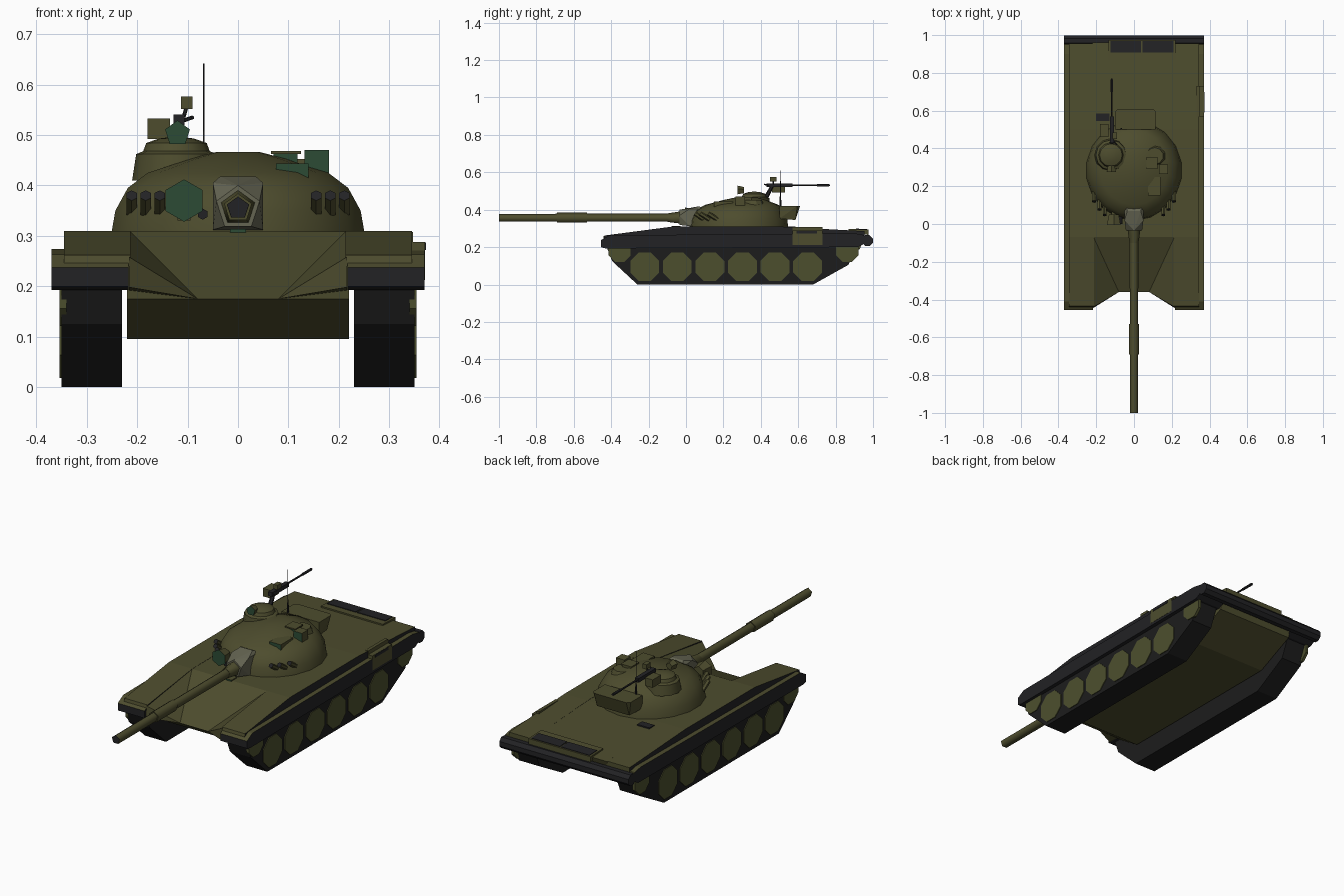
import bpy, bmesh, math
from mathutils import Vector as V

if "Cube" in bpy.data.objects:
    bpy.data.objects.remove(bpy.data.objects["Cube"])


def material(name, col):
    m = bpy.data.materials.new(name)
    m.diffuse_color = (*col, 1)
    m.use_nodes = True
    m.node_tree.nodes["Principled BSDF"].inputs["Base Color"].default_value = m.diffuse_color
    return m


OLIVE = material("olive paint", (0.075, 0.073, 0.027))
WHEEL = material("wheel olive", (0.073, 0.078, 0.027))
DARK = material("dark steel", (0.016, 0.016, 0.018))
TRACK = material("track black", (0.012, 0.012, 0.012))
GREY = material("mantlet grey green", (0.13, 0.13, 0.085))
GLASS = material("glass green", (0.025, 0.07, 0.035))


def finish(name, bm, mat, mat2=None, rule=None, smooth=0):
    """Turn a bmesh into an object; faces whose normal meets the rule get mat2."""
    bmesh.ops.recalc_face_normals(bm, faces=bm.faces)
    bm.normal_update()
    if rule:
        for f in bm.faces:
            f.material_index = int(rule(f.normal))
    me = bpy.data.meshes.new(name)
    bm.to_mesh(me)
    bm.free()
    ob = bpy.data.objects.new(name, me)
    bpy.context.collection.objects.link(ob)
    me.materials.append(mat)
    if mat2:
        me.materials.append(mat2)
    if smooth:
        bpy.ops.object.select_all(action='DESELECT')
        ob.select_set(True)
        bpy.context.view_layer.objects.active = ob
        bpy.ops.object.shade_smooth_by_angle(angle=math.radians(smooth))
    return ob


def loft(name, rings, mat, mat2=None, rule=None, smooth=0):
    """Skin a list of equal-length rings and cap the ends."""
    bm = bmesh.new()
    vs = [[bm.verts.new(p) for p in r] for r in rings]
    n = len(vs[0])
    for a, b in zip(vs, vs[1:]):
        for i in range(n):
            j = (i + 1) % n
            bm.faces.new((a[i], a[j], b[j], b[i]))
    bm.faces.new(vs[0])
    bm.faces.new(vs[-1])
    return finish(name, bm, mat, mat2, rule, smooth)


def prism(name, profile, x0, x1, mat, mat2=None, rule=None):
    """Extrude a (y, z) outline across x."""
    return loft(name, [[(x, y, z) for y, z in profile] for x in (x0, x1)], mat, mat2, rule)


def box(name, x, y, z, mat, mat2=None, rule=None):
    return prism(name, [(y[0], z[0]), (y[1], z[0]), (y[1], z[1]), (y[0], z[1])],
                 x[0], x[1], mat, mat2, rule)


def rod(name, p0, p1, r0, r1, n, mat, mat2=None, rule=None, smooth=0, phase=0.0):
    """Round or many-sided bar between two points, first corner upward."""
    p0, p1 = V(p0), V(p1)
    d = (p1 - p0).normalized()
    u = V((0, 0, 1)) if abs(d.z) < 0.9 else V((0, 1, 0))
    u = (u - d * u.dot(d)).normalized()
    v = d.cross(u)
    ang = [phase + math.tau * i / n for i in range(n)]
    rings = [[p + (u * math.cos(a) + v * math.sin(a)) * r for a in ang]
             for p, r in ((p0, r0), (p1, r1))]
    return loft(name, rings, mat, mat2, rule, smooth)


def hull(name, pts, mat):
    bm = bmesh.new()
    for p in pts:
        bm.verts.new(p)
    bmesh.ops.convex_hull(bm, input=bm.verts)
    return finish(name, bm, mat)


def ellipse(cx, cy, z, rx, ry, n):
    return [(cx + rx * math.sin(math.tau * i / n), cy - ry * math.cos(math.tau * i / n), z)
            for i in range(n)]


def facing_front(n):
    return n.y < -0.7


# Central hull with glacis and sloped lower plates
prism("hull", [(-0.36, 0.175), (-0.24, 0.095), (0.72, 0.095), (0.93, 0.19),
               (0.96, 0.285), (0.5, 0.309), (-0.07, 0.309)], -0.22, 0.22, OLIVE)
box("glacis_periscope", (-0.016, 0.016), (-0.075, -0.03), (0.295, 0.314), OLIVE, GLASS, facing_front)

for s, side in ((1, "right"), (-1, "left")):
    # Sponson above the fender: olive top, dark side
    prism(side + "_sponson", [(-0.44, 0.24), (-0.435, 0.262), (-0.07, 0.31), (0.5, 0.31),
                              (0.955, 0.285), (0.955, 0.24)], s * 0.213, s * 0.345,
          OLIVE, DARK, lambda n: abs(n.x) > 0.7)
    # Fender with dark skirt
    prism(side + "_fender", [(-0.43, 0.193), (-0.455, 0.2), (-0.455, 0.237), (-0.41, 0.263),
                             (0.9, 0.274), (0.95, 0.265), (0.965, 0.225), (0.92, 0.2)],
          s * 0.217, s * 0.37, DARK, OLIVE, lambda n: n.z > 0.3)
    # Nose cheek between the glacis and the fender
    hull(side + "_nose_cheek", [(s * x, y, z) for x, y, z in (
        (0.08, -0.36, 0.175), (0.216, -0.445, 0.198), (0.216, -0.44, 0.258),
        (0.17, -0.355, 0.19), (0.215, -0.07, 0.31), (0.215, -0.07, 0.18),
        (0.08, -0.2, 0.18))], OLIVE)
    # Track
    prism(side + "_track", [(-0.26, 0), (0.68, 0), (0.868, 0.105), (0.915, 0.215),
                            (-0.43, 0.215), (-0.395, 0.125)], s * 0.23, s * 0.35, TRACK)
    # Six road wheels plus idler and sprocket, all octagons
    for i in range(6):
        y = -0.22 + i * 0.174
        rod(f"{side}_road_wheel_{i + 1}", (s * 0.34, y, 0.095), (s * 0.354, y, 0.095),
            0.083, 0.083, 8, WHEEL, phase=math.pi / 8)
    for nm, y in (("idler", -0.355), ("sprocket", 0.862)):
        rod(f"{side}_{nm}_wheel", (s * 0.34, y, 0.18), (s * 0.354, y, 0.18),
            0.064, 0.064, 8, WHEEL, phase=math.pi / 8)

# Rear beam, grille and deck plates
rod("rear_beam", (-0.37, 0.97, 0.235), (0.37, 0.97, 0.235), 0.031, 0.031, 8, DARK, phase=math.pi / 8)
prism("grille_frame", [(0.87, 0.28), (0.975, 0.265), (0.975, 0.293), (0.87, 0.297)], -0.135, 0.22, OLIVE)
for i, x in enumerate((-0.125, 0.045)):
    prism(f"grille_panel_{i + 1}", [(0.908, 0.29), (0.968, 0.288), (0.968, 0.296), (0.908, 0.299)],
          x, x + 0.163, DARK)
box("deck_plate", (-0.2, -0.13), (0.545, 0.585), (0.3, 0.311), DARK)
# Side stowage box
box("side_box", (0.34, 0.371), (0.57, 0.73), (0.212, 0.288), OLIVE)
box("side_box_back", (0.33, 0.347), (0.57, 0.73), (0.28, 0.308), OLIVE)
box("side_box_panel", (0.365, 0.373), (0.59, 0.70), (0.272, 0.287), DARK)

# Turret shell
rings = [(0.305, 0.255, 0.264), (0.35, 0.247, 0.258), (0.395, 0.222, 0.236),
         (0.425, 0.182, 0.198), (0.453, 0.095, 0.11), (0.466, 0.045, 0.055)]
loft("turret", [ellipse(0, 0.283 + max(0, z - 0.4) * 0.6, z, rx, ry, 18) for z, rx, ry in rings],
     OLIVE, smooth=35)
# Commander cupola
cup = [(0.41, 0.088), (0.462, 0.08), (0.468, 0.066), (0.484, 0.06), (0.493, 0.035), (0.496, 0.012)]
loft("cupola", [ellipse(-0.122, 0.365, z, r, r, 12) for z, r in cup], OLIVE, smooth=35)
# Stowage bin behind the turret
hull("turret_bin", [(x, y, z) for x, y, z in (
    (-0.1, 0.5, 0.42), (0.115, 0.5, 0.42), (-0.1, 0.595, 0.42), (0.115, 0.595, 0.42),
    (-0.085, 0.61, 0.42), (0.1, 0.61, 0.42), (-0.1, 0.5, 0.352), (0.115, 0.5, 0.352),
    (-0.085, 0.585, 0.345), (0.1, 0.585, 0.345))], OLIVE)

# Main gun
GZ = 0.355
mantlet = [(x, 0.11, z) for x in (-0.05, 0.05) for z in (0.315, 0.4)]
mantlet += [(x, 0.02, z) for x in (-0.05, 0.05) for z in (0.312, 0.405)]
mantlet += [(0.045 * math.sin(a), -0.035, GZ + 0.045 * math.cos(a))
            for a in (math.tau * i / 5 for i in range(5))]
hull("mantlet", mantlet + [(-0.035, 0.07, 0.418), (0.035, 0.07, 0.418)], GREY)
rod("gun_collar", (0, -0.03, GZ), (0, -0.1, GZ), 0.036, 0.025, 5, OLIVE, smooth=80)
rod("gun_barrel", (0, 0, GZ), (0, -1, GZ), 0.024, 0.023, 5, OLIVE, DARK, facing_front, 80)
rod("gun_sleeve", (0, -0.53, GZ), (0, -0.69, GZ), 0.029, 0.029, 5, OLIVE, smooth=80)
rod("coaxial_port", (-0.07, 0.06, 0.343), (-0.07, 0.0, 0.343), 0.011, 0.011, 6, DARK)

# Main searchlight and its bracket
rod("searchlight", (-0.107, 0.05, 0.37), (-0.107, -0.005, 0.37), 0.03, 0.042, 6, OLIVE, GLASS, facing_front)
box("searchlight_bracket", (-0.12, -0.094), (0.02, 0.09), (0.33, 0.36), OLIVE)

# Smoke launchers, three on each side
for s, side in ((1, "right"), (-1, "left")):
    for i, x in enumerate((0.155, 0.183, 0.211)):
        y = 0.283 - 0.25 * math.sqrt(1 - (x / 0.24) ** 2) - 0.02
        rod(f"{side}_smoke_launcher_{i + 1}", (s * x, y + 0.025, 0.347), (s * x, y - 0.025, 0.38),
            0.012, 0.012, 6, OLIVE, DARK, facing_front)

# Gunner sights on the right of the roof
box("sight_low", (0.075, 0.14), (0.15, 0.25), (0.41, 0.444), OLIVE, GLASS, facing_front)
box("sight_mid", (0.07, 0.118), (0.30, 0.35), (0.42, 0.465), OLIVE, GLASS, facing_front)
box("sight_hood", (0.065, 0.125), (0.29, 0.355), (0.462, 0.468), OLIVE)
box("sight_tall", (0.132, 0.181), (0.265, 0.315), (0.41, 0.47), OLIVE, GLASS, facing_front)
rod("gunner_hatch", (0.11, 0.36, 0.42), (0.11, 0.36, 0.452), 0.06, 0.045, 10, OLIVE)

# Cupola searchlight
rod("cupola_light", (-0.12, 0.31, 0.503), (-0.12, 0.275, 0.503), 0.018, 0.026, 5, OLIVE, GLASS, facing_front)

# Machine gun on its mount, pointing backward
rod("mount_post", (-0.118, 0.43, 0.47), (-0.118, 0.46, 0.525), 0.012, 0.009, 6, DARK)
box("machine_gun_body", (-0.128, -0.106), (0.43, 0.57), (0.52, 0.541), DARK)
rod("machine_gun_barrel", (-0.118, 0.56, 0.531), (-0.118, 0.77, 0.531), 0.005, 0.005, 6, DARK)
rod("machine_gun_muzzle", (-0.118, 0.7, 0.531), (-0.118, 0.765, 0.531), 0.007, 0.007, 6, DARK)
rod("machine_gun_grip", (-0.118, 0.45, 0.525), (-0.09, 0.42, 0.535), 0.004, 0.004, 5, DARK)
box("ammunition_box", (-0.18, -0.135), (0.46, 0.53), (0.492, 0.533), OLIVE)
box("machine_gun_sight", (-0.113, -0.09), (0.45, 0.485), (0.552, 0.576), OLIVE)
rod("sight_post", (-0.108, 0.467, 0.535), (-0.102, 0.467, 0.556), 0.004, 0.004, 5, DARK)

# Antenna
rod("antenna_base", (-0.068, 0.505, 0.4), (-0.068, 0.505, 0.47), 0.005, 0.004, 6, DARK)
rod("antenna", (-0.068, 0.505, 0.46), (-0.068, 0.505, 0.642), 0.002, 0.0012, 5, DARK)
